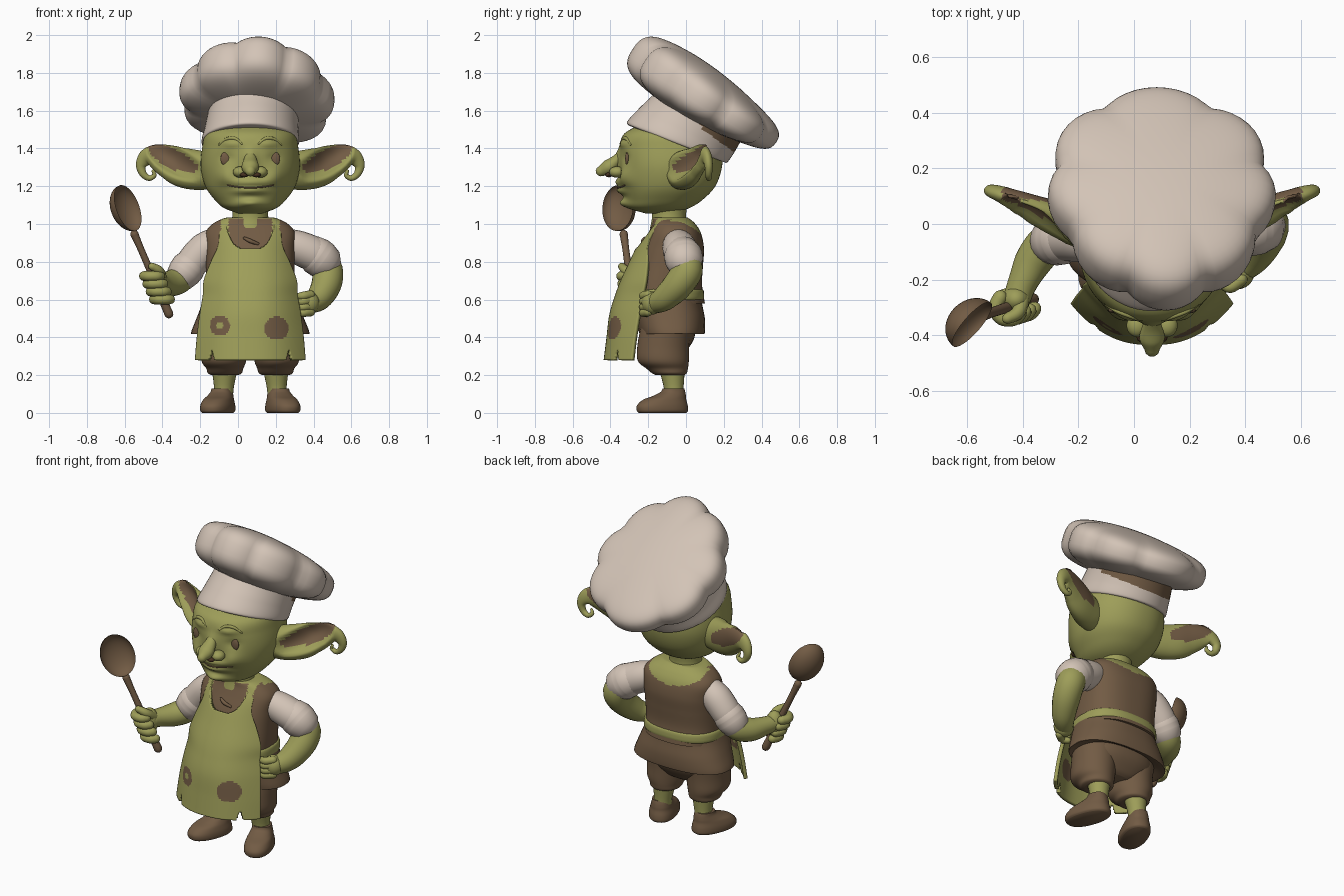
import bpy, bmesh, math
from mathutils import Vector, Matrix

if "Cube" in bpy.data.objects:
    bpy.data.objects.remove(bpy.data.objects["Cube"])

C = 0.065  # middle of the body in x


def material(name, rgb):
    m = bpy.data.materials.new(name)
    m.use_nodes = True
    m.diffuse_color = (*rgb, 1)
    b = next(n for n in m.node_tree.nodes if n.type == 'BSDF_PRINCIPLED')
    b.inputs["Base Color"].default_value = (*rgb, 1)
    return m


GREEN = material("olive_green", (0.34, 0.34, 0.10))
BROWN = material("brown", (0.168, 0.105, 0.058))
CREAM = material("cream_cloth", (0.65, 0.55, 0.47))
DARK = material("dark_brown", (0.06, 0.03, 0.015))


def finish(name, bm, mats, rule=None):
    """Turn a bmesh into a smooth object; rule(centre) picks the material."""
    bmesh.ops.recalc_face_normals(bm, faces=bm.faces)
    if rule:
        for f in bm.faces:
            f.material_index = rule(f.calc_center_median())
    me = bpy.data.meshes.new(name)
    bm.to_mesh(me)
    bm.free()
    for m in mats:
        me.materials.append(m)
    ob = bpy.data.objects.new(name, me)
    bpy.context.collection.objects.link(ob)
    bpy.ops.object.select_all(action='DESELECT')
    ob.select_set(True)
    bpy.context.view_layer.objects.active = ob
    bpy.ops.object.shade_smooth_by_angle(angle=math.radians(50))
    return ob


def spline(rows, k):
    """Catmull-Rom resampling of equally long rows of numbers."""
    vs = [Vector(r) for r in rows]
    vs = [vs[0]] + vs + [vs[-1]]
    out = []
    for a, b, c, d in zip(vs, vs[1:], vs[2:], vs[3:]):
        for i in range(k):
            t = i / k
            out.append((b * 2 + (c - a) * t + (a * 2 - b * 5 + c * 4 - d) * t ** 2
                        + (b * 3 - a - c * 3 + d) * t ** 3) / 2)
    return out + [vs[-1]]


def ring(o, u, v, a, b, n, p=2):
    pts = []
    for i in range(n):
        t = math.tau * i / n
        c, s = math.cos(t), math.sin(t)
        pts.append(o + u * math.copysign(abs(c) ** (2 / p), c) * max(a, .001)
                   + v * math.copysign(abs(s) ** (2 / p), s) * max(b, .001))
    return pts


def skin(name, loops, mats, rule=None):
    bm = bmesh.new()
    rows = [[bm.verts.new(p) for p in l] for l in loops]
    n = len(rows[0])
    for r, q in zip(rows, rows[1:]):
        for i in range(n):
            bm.faces.new((r[i], r[(i + 1) % n], q[(i + 1) % n], q[i]))
    bm.faces.new(rows[0])
    bm.faces.new(rows[-1])
    return finish(name, bm, mats, rule)


def stack(name, rows, mats, k=5, n=40, p=2, rule=None):
    """Level rings: x, y, z, half width, half depth, tilt in degrees."""
    loops = []
    for r in spline([(*q, 0)[:6] for q in rows], k):
        t = math.radians(r[5])
        loops.append(ring(Vector(r[:3]), Vector((1, 0, 0)),
                          Vector((0, math.cos(t), -math.sin(t))), r[3], r[4], n, p))
    return skin(name, loops, mats, rule)


def tube(name, rows, mats, hint=(0, 1, 0), k=5, n=18, rule=None):
    """Round-ended sweep: x, y, z, radius (and cross radius)."""
    rs = spline([(*r, r[3])[:5] for r in rows], k)
    cs = [Vector(r[:3]) for r in rs]
    loops = []
    for i, r in enumerate(rs):
        t = (cs[min(i + 1, len(cs) - 1)] - cs[max(i - 1, 0)]).normalized()
        u = Vector(hint)
        u = (u - t * u.dot(t)).normalized()
        v = t.cross(u)
        steps = [(0, 0)]
        if i == 0:
            steps = [(-1, d) for d in (85, 60, 30)] + steps
        elif i == len(rs) - 1:
            steps += [(1, d) for d in (30, 60, 85)]
        for sign, d in steps:
            d = math.radians(d)
            o = cs[i] + t * sign * min(r[3], r[4]) * math.sin(d)
            loops.append(ring(o, u, v, r[3] * math.cos(d), r[4] * math.cos(d), n))
    return skin(name, loops, mats, rule)


def blob(name, loc, radii, mat, rot=None, shape=None, seg=24):
    bm = bmesh.new()
    bmesh.ops.create_uvsphere(bm, u_segments=seg, v_segments=seg // 2, radius=1)
    for v in bm.verts:
        if shape:
            shape(v.co)
    m = Matrix.Translation(loc) @ (rot or Matrix()) @ Matrix.Diagonal((*radii, 1))
    bmesh.ops.transform(bm, matrix=m, verts=bm.verts)
    return finish(name, bm, [mat])


# Head with soft bumps: offset, height, push, width, height spread
head = stack("head", [(C, -.14, 1.055, .06, .07), (C, -.14, 1.085, .14, .16),
    (C, -.115, 1.13, .19, .205), (C, -.09, 1.2, .238, .245), (C, -.08, 1.3, .262, .27),
    (C, -.08, 1.4, .255, .27), (C, -.085, 1.48, .235, .24), (C, -.06, 1.54, .17, .15)],
    [GREEN], k=8, n=96, p=2.15)
for v in head.data.vertices:
    if v.co.y < -.1:
        d = abs(v.co.x - C)
        for off, z, push, w, h in ((.13, 1.25, .025, .05, .045), (0, 1.22, .035, .1, .025),
                (0, 1.175, .035, .08, .02), (0, 1.33, .03, .03, .06), (0, 1.11, .035, .06, .025),
                (.1, 1.425, .014, .05, .02), (.125, 1.35, -.012, .035, .025)):
            v.co.y -= push * math.exp(-((d - off) / w) ** 2 - ((v.co.z - z) / h) ** 2)
head.data.update()
bpy.context.view_layer.update()


def on_face(x, z):
    hit, loc, _, _ = head.ray_cast(Vector((x, -2, z)), Vector((0, 1, 0)))
    return loc.y if hit else -.3


stack("neck", [(C, -.09, .98, .11, .1), (C, -.09, 1.04, .095, .09), (C, -.09, 1.12, .1, .1)], [GREEN])
tube("nose", [(C, -.335, 1.375, .022), (C, -.37, 1.336, .036, .03), (C, -.412, 1.3, .046, .04),
              (C, -.45, 1.28, .028)], [GREEN], hint=(1, 0, 0))
mouth = [(C + x, on_face(C + x, 1.192 + x * x) + .001, 1.192 + x * x, .0045)
         for x in (i * .03 for i in range(-4, 5))]
tube("mouth_line", mouth, [BROWN], hint=(0, 0, 1), k=2, n=8)

for s, side in ((1, "left"), (-1, "right")):
    # Face details
    ex = C + s * .128
    blob(side + "_eye", (ex, on_face(ex, 1.345) + .002, 1.345), (.03, .011, .038), BROWN)
    brow = [(C + s * d, on_face(C + s * d, z) + .002, z, r) for d, z, r in
            ((.045, 1.425, .005), (.08, 1.452, .009), (.125, 1.45, .009), (.165, 1.42, .005))]
    tube(side + "_brow", brow, [GREEN], hint=(0, 0, 1), n=10)
    blob(side + "_nostril_wing", (C + s * .054, -.365, 1.275), (.038, .042, .03), GREEN)
    blob(side + "_nostril", (C + s * .032, -.408, 1.26), (.024, .02, .013), DARK, seg=12)

    # Ear with a curled tip and a brown hollow
    ear = [(.2, -.04, 1.28, .075, .095), (.28, -.015, 1.285, .075, .105), (.36, .022, 1.3, .064, .104),
           (.43, .055, 1.33, .05, .09), (.5, .087, 1.355, .038, .068), (.55, .11, 1.35, .028, .046),
           (.578, .12, 1.31, .022, .028), (.567, .12, 1.265, .018, .019),
           (.535, .12, 1.243, .015, .015), (.508, .115, 1.258, .012, .012), (.515, .11, 1.28, .008, .008)]

    def hollow(p):
        x = (p.x - C) * s
        mid = 1.3 + max(0, x - .3) * .42
        return int(.28 < x < .54 and abs(p.z - mid) < .055 * math.sqrt(1 - ((x - .41) / .13) ** 2))

    ob = tube(side + "_ear", [(C + s * x, *r) for x, *r in ear], [GREEN, BROWN], k=7, n=40, rule=hollow)
    for v in ob.data.vertices:  # press the front of the ear inwards
        x = (v.co.x - C) * s
        if .26 < x < .54:
            mid, yc = 1.29 + max(0, x - .3) * .42, -.015 + (x - .28) * .46
            if v.co.y < yc:
                e = ((x - .4) / .15) ** 2 + ((v.co.z - mid) / .085) ** 2
                v.co.y += .08 * max(0, 1 - e)

    # Trouser leg, leg and splayed shoe
    lx = C + s * .135
    stack(side + "_trouser_leg", [(lx, -.085, .2, .07, .075), (lx, -.088, .21, .09, .092),
        (lx, -.1, .235, .098, .11), (lx + s * .005, -.12, .275, .118, .135),
        (lx, -.12, .36, .125, .137), (lx, -.1, .5, .13, .13)], [BROWN])
    stack(side + "_leg", [(lx + s * .01, -.065, .07, .055, .055), (lx + s * .005, -.065, .13, .052, .052),
                          (lx, -.075, .24, .07, .07)], [GREEN], n=24)
    shoe = stack(side + "_shoe", [(0, 0, 0, .07, .13), (0, 0, .012, .08, .14), (0, 0, .04, .08, .138),
        (0, .013, .07, .072, .117), (0, .04, .09, .064, .088), (0, .06, .112, .056, .064),
        (0, .062, .13, .053, .056)], [BROWN], p=2.3)
    shoe.data.transform(Matrix.Translation((C + s * .172, -.125, 0))
                        @ Matrix.Rotation(math.radians(20 * s), 4, 'Z'))

stack("trouser_seat", [(C, -.11, .3, .1, .08), (C, -.11, .325, .17, .11), (C, -.1, .4, .235, .145),
                       (C, -.1, .5, .235, .15)], [BROWN], p=2.4)

# Hat: tilted band and a lobed puff
stack("hat_band", [(C, -.04, 1.42, .24, .27, 21), (C, -.045, 1.435, .258, .287, 21.5),
    (C + .005, 0, 1.49, .25, .277, 26), (C + .01, .04, 1.535, .245, .265, 31),
    (C + .02, .09, 1.6, .24, .255, 36)], [CREAM, BROWN], k=8, n=64,
    rule=lambda p: int(p.y > .08 and p.z + .73 * p.y > 1.565))


def lobes(co):
    a, q = math.atan2(co.y, co.x), math.hypot(co.x, co.y)
    bump = abs(math.cos(4 * a + .35 * math.sin(2 * a) + .3 * math.cos(a))) ** .7
    f = 1 + q ** 3 * (.1 * bump - .08)
    z = math.copysign(abs(co.z) ** .75, co.z)
    co.z = z * (1 - .24 * co.y) * (.9 + .22 * bump * q ** 5)
    co.x *= f * (1 + .07 * co.y) - .05 * max(0, -co.y)
    co.y *= f


blob("hat_puff", (C + .035, .098, 1.68), (.405, .445, .162), CREAM, seg=72, shape=lobes,
     rot=Matrix.Rotation(math.radians(5), 4, 'Y') @ Matrix.Rotation(math.radians(-33), 4, 'X'))


# Tunic with apron straps and yoke
def straps(p):
    d = abs(p.x - C)
    if p.y < -.08:
        return int(p.z > 1.03 or (p.z > .9 and .115 < d < .155))
    return int(p.z > .935 + 1.6 * d * d and d < .18)


stack("tunic", [(C, -.1, .58, .235, .2), (C, -.1, .68, .235, .185), (C, -.085, .78, .235, .175),
    (C, -.07, .87, .237, .165), (C, -.06, .95, .238, .14), (C, -.065, 1.0, .2, .115),
    (C, -.08, 1.03, .14, .095), (C, -.085, 1.035, .1, .085)],
    [BROWN, GREEN], k=8, n=96, p=2.5, rule=straps)
stack("tunic_skirt", [(C, -.1, .65, .235, .18), (C, -.1, .58, .255, .185), (C, -.085, .5, .285, .185),
    (C, -.075, .43, .312, .175), (C, -.075, .42, .3, .165), (C, -.08, .45, .2, .12)], [BROWN], p=2.4)
stack("apron_belt", [(C, -.1, .598, .24, .187), (C, -.1, .605, .247, .196), (C, -.1, .645, .244, .194),
                     (C, -.1, .655, .235, .185)], [GREEN], k=3, p=2.5)
tube("neck_tie", [(C - .03, -.218, .925, .008), (C, -.228, .91, .011), (C + .04, -.222, .895, .008)],
     [BROWN], hint=(0, 0, 1), n=8)

# Apron panel: height, half width, front y, edge y
panel = spline([(.28, .285, -.425, -.28), (.4, .275, -.41, -.265), (.52, .26, -.395, -.245),
                (.62, .243, -.365, -.225), (.7, .238, -.335, -.21), (.8, .2, -.288, -.2),
                (.88, .165, -.25, -.195), (.95, .158, -.212, -.165), (1.01, .155, -.178, -.115)], 11)
bm = bmesh.new()
cols = 110
grid = [[bm.verts.new((C + w * u, yf + (ye - yf) * abs(u) ** 2.4, z))
         for u in (2 * i / cols - 1 for i in range(cols + 1))] for z, w, yf, ye in panel]
for r, q in zip(grid, grid[1:]):
    for i in range(cols):
        p = (r[i].co + q[i + 1].co) / 2
        d = abs(p.x - C)
        notch = abs(d - .2) < (.335 - p.z) * .3
        neckline = d < .12 and p.z > .865 + .1 * (d / .12) ** 4
        if not (notch or neckline):
            bm.faces.new((r[i], r[i + 1], q[i + 1], q[i]))
bmesh.ops.delete(bm, geom=[v for v in bm.verts if not v.link_faces], context='VERTS')


def patches(p):
    big = math.hypot(p.x - .2, p.z - .445)
    small = math.hypot(p.x + .09, p.z - .46)
    return int(big < .062 or .018 < small < .052)


apron = finish("apron", bm, [GREEN, BROWN], patches)
solid = apron.modifiers.new("thickness", 'SOLIDIFY')
solid.thickness, solid.offset = .022, 0

# Sleeves with rolled cuffs
tube("right_sleeve", [(-.12, -.055, .905, .078), (-.18, -.05, .865, .087), (-.235, -.05, .805, .086),
                      (-.262, -.055, .765, .082)], [CREAM], n=24)
tube("right_cuff", [(-.262, -.055, .772, .092), (-.285, -.06, .742, .09)], [CREAM], n=24)
tube("left_sleeve", [(.25, -.045, .9, .078), (.32, -.035, .875, .09), (.39, -.025, .845, .093),
                     (.43, -.012, .82, .09)], [CREAM], n=24)
tube("left_cuff", [(.415, -.015, .832, .102), (.445, -.01, .81, .101)], [CREAM], n=24)

# Arms
tube("right_arm", [(-.27, -.06, .75, .07), (-.31, -.07, .705, .073), (-.36, -.13, .685, .068),
                   (-.4, -.21, .688, .054), (-.42, -.265, .69, .05)], [GREEN])
tube("left_arm", [(.44, -.008, .81, .078), (.474, .006, .755, .082), (.468, -.04, .68, .08),
                  (.43, -.11, .61, .068), (.385, -.16, .58, .054)], [GREEN])

# Hand on hip
blob("left_hand", (.372, -.18, .582), (.06, .055, .062), GREEN)
for i in range(4):
    z = .625 - i * .03
    tube(f"left_finger_{i + 1}", [(.385, -.2, z, .024), (.345, -.227, z - .005, .022),
                                  (.315, -.21, z - .01, .018)], [GREEN], hint=(0, 0, 1), n=12)

# Hand gripping the spoon
low, high = Vector((-.36, -.27, .51)), Vector((-.565, -.335, .985))
axis = (high - low).normalized()
blob("right_hand", (-.425, -.272, .685), (.052, .05, .08), GREEN)
for i in range(4):
    o = low + axis * (.1 + i * .045)
    arc = [(*(o + Vector((math.cos(a), math.sin(a), 0)) * .046), .026)
           for a in (math.radians(d) for d in (130, 185, 240, 295, 330))]
    tube(f"right_finger_{i + 1}", arc, [GREEN], hint=(0, 0, 1), n=12)
tube("right_thumb", [(-.4, -.25, .7, .028), (-.415, -.315, .75, .025), (-.455, -.34, .775, .02)],
     [GREEN], hint=(0, 0, 1), n=12)

# Wooden spoon
tube("spoon_handle", [(*low.lerp(high, t), r) for t, r in
                      ((.03, .024), (.3, .021), (.7, .018), (.85, .02), (.92, .022))], [BROWN])
face = Vector((.8, -.58, .15))
face = (face - axis * face.dot(axis)).normalized()
turn = Matrix((axis.cross(face), axis, face)).transposed().to_4x4()


def scoop(co):
    if co.z > 0:
        co.z *= -.75


blob("spoon_bowl", Vector((-.598, -.35, 1.08)) + face * .02, (.1, .128, .085), BROWN, turn, scoop, seg=40)
